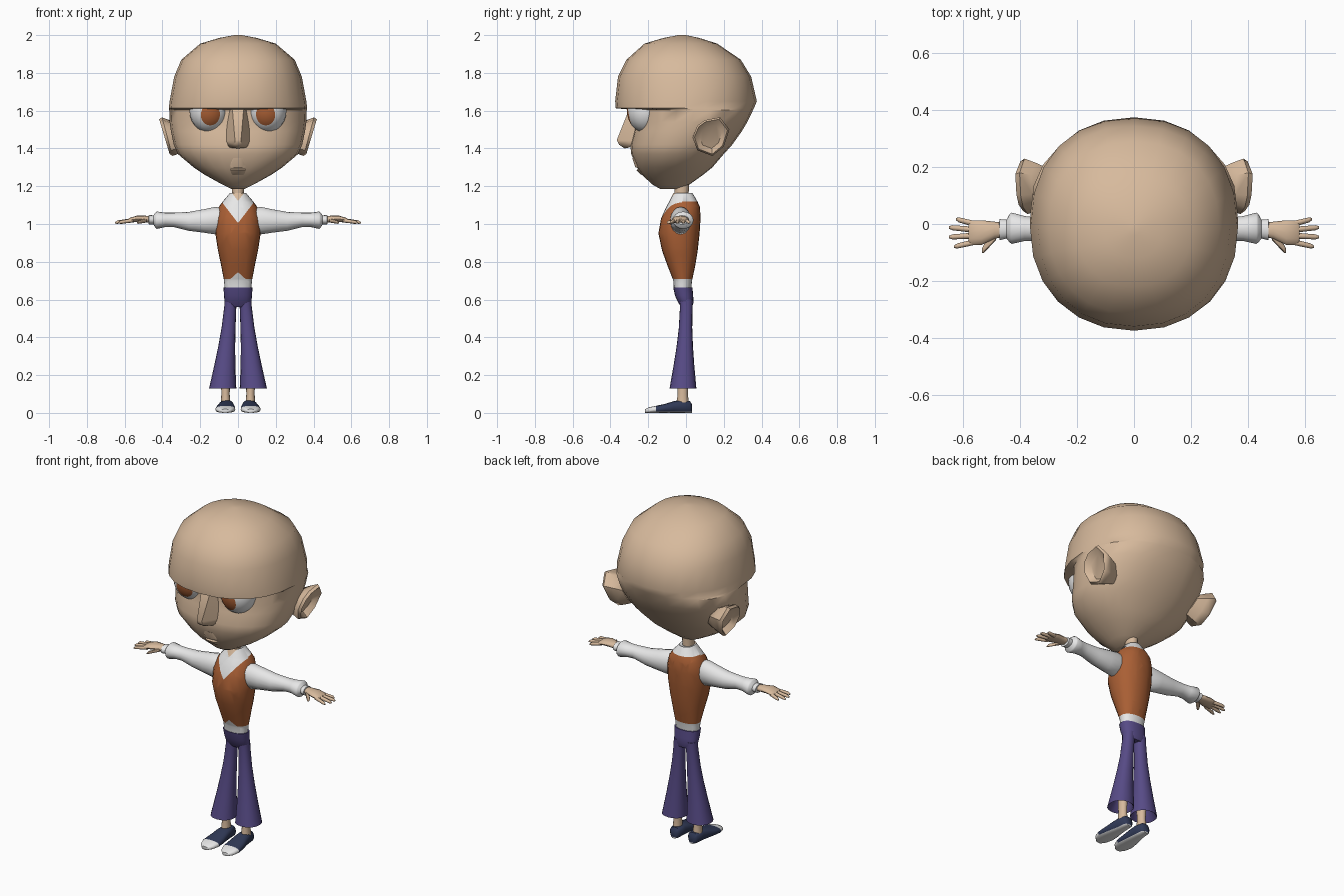
import bpy, bmesh, math
from mathutils import Vector, Matrix


def material(name, rgb):
    m = bpy.data.materials.new(name)
    m.diffuse_color = (*rgb, 1)
    return m


SKIN = material("skin", (0.68, 0.49, 0.335))
WHITE = material("white", (0.80, 0.80, 0.80))
RUST = material("rust orange", (0.40, 0.115, 0.035))
PURPLE = material("purple", (0.095, 0.07, 0.24))
NAVY = material("navy", (0.03, 0.042, 0.095))


def finish(name, bm, mats, mirror=False, rule=None, angle=50):
    bmesh.ops.recalc_face_normals(bm, faces=bm.faces)
    if rule:
        for f in bm.faces:
            f.material_index = rule(f.calc_center_median(), f.normal)
    me = bpy.data.meshes.new(name)
    bm.to_mesh(me)
    bm.free()
    for m in mats:
        me.materials.append(m)
    me.shade_smooth()
    me.set_sharp_from_angle(angle=math.radians(angle))
    ob = bpy.data.objects.new(name, me)
    bpy.context.collection.objects.link(ob)
    if mirror:
        ob.modifiers.new("Mirror", 'MIRROR').use_mirror_merge = False
    return ob


def bridge(bm, a, b):
    n = len(a)
    for i in range(n):
        j = (i + 1) % n
        bm.faces.new((a[i], a[j], b[j], b[i]))


def loft(name, axis, rings, mats, n=20, p=2.0, mirror=False, rule=None, cuts=(), angle=50):
    """Rings are (position along axis, centre u, radius u, centre v, radius v)."""
    bm = bmesh.new()
    loops = []
    for t, cu, ru, cv, rv in rings:
        loop = []
        for k in range(n):
            a = 2 * math.pi * k / n
            c, s = math.cos(a), math.sin(a)
            u = cu + ru * math.copysign(abs(c) ** (2 / p), c)
            v = cv + rv * math.copysign(abs(s) ** (2 / p), s)
            loop.append(bm.verts.new({'X': (t, u, v), 'Y': (u, t, v), 'Z': (u, v, t)}[axis]))
        loops.append(loop)
    for a, b in zip(loops, loops[1:]):
        bridge(bm, a, b)
    bm.faces.new(loops[0])
    bm.faces.new(loops[-1])
    for co, no in cuts:
        bmesh.ops.bisect_plane(bm, geom=bm.verts[:] + bm.edges[:] + bm.faces[:],
                               plane_co=co, plane_no=no)
    return finish(name, bm, mats, mirror, rule, angle)


def zrings(rows, x=0):
    """Rows (z, half width, front y, back y) to rings."""
    return [(z, x, w, (f + b) / 2, (b - f) / 2) for z, w, f, b in rows]


def hull(name, pts, mats, angle=50):
    """Convex solid from points, mirrored over x."""
    bm = bmesh.new()
    for x, y, z in pts:
        for s in ((1, -1) if x else (1,)):
            bm.verts.new((s * x, y, z))
    r = bmesh.ops.convex_hull(bm, input=bm.verts[:])
    loose = [v for v in bm.verts if not v.link_faces]
    bmesh.ops.delete(bm, geom=loose, context='VERTS')
    return finish(name, bm, mats, angle=angle)


# Head: big skull with a brow overhang above a recessed face
loft("head", 'Z', zrings([
    (1.185, .035, -.135, -.05), (1.21, .085, -.18, .02), (1.26, .175, -.232, .09),
    (1.30, .235, -.26, .14), (1.37, .318, -.29, .20), (1.42, .34, -.295, .245),
    (1.49, .355, -.277, .295), (1.54, .362, -.27, .325), (1.603, .364, -.27, .355),
    (1.613, .366, -.372, .36), (1.65, .362, -.375, .375), (1.78, .338, -.36, .345),
    (1.87, .30, -.315, .29), (1.955, .20, -.22, .165), (1.985, .10, -.12, .07),
    (2.0, .02, -.04, .0)]), [SKIN], n=24, p=2.2, angle=45)

# Nose and lips
hull("nose", [(.03, -.30, 1.61), (.022, -.312, 1.56), (.05, -.25, 1.60), (.016, -.366, 1.445),
              (.018, -.355, 1.42), (.05, -.305, 1.435), (.045, -.30, 1.405), (.0, -.325, 1.40),
              (.075, -.26, 1.44)], [SKIN])
hull("upper_lip", [(.03, -.272, 1.318), (.02, -.268, 1.30), (.07, -.235, 1.297),
                   (.05, -.24, 1.33), (.02, -.285, 1.35)], [SKIN])
hull("lower_lip", [(.025, -.262, 1.285), (.07, -.225, 1.292), (.03, -.255, 1.292),
                   (.05, -.20, 1.25), (.02, -.24, 1.262)], [SKIN])

# Eyes: ellipsoid whose pole faces forward, iris is the cap round the pole
bm = bmesh.new()
bmesh.ops.create_uvsphere(bm, u_segments=24, v_segments=12, radius=1)
for f in bm.faces:
    f.material_index = int(f.calc_center_median().z > math.cos(math.radians(30)))
bm.transform(Matrix.Translation((.155, -.213, 1.6)) @ Matrix.Diagonal((.102, .1, .117, 1))
             @ Matrix.Rotation(math.radians(-6), 4, 'Z') @ Matrix.Rotation(math.radians(102), 4, 'X'))
finish("eye", bm, [WHITE, RUST], mirror=True)

# Ears: rim with dished middle, narrowing to the head
outline = [(.10, 1.55), (.18, 1.565), (.23, 1.50), (.20, 1.41), (.14, 1.36), (.06, 1.39),
           (.035, 1.46), (.06, 1.52)]
bm = bmesh.new()
loops = []
for scale, dx in ((.6, -.10), (.85, -.045), (1, -.005), (.9, .01), (.6, -.018)):
    loops.append([bm.verts.new((.352 + (z - 1.36) * .27 + dx, .13 + (y - .13) * scale,
                                1.46 + (z - 1.46) * scale)) for y, z in outline])
for a, b in zip(loops, loops[1:]):
    bridge(bm, a, b)
bm.faces.new(loops[0])
bm.faces.new(loops[-1])
finish("ear", bm, [SKIN], mirror=True)

# Neck
loft("neck", 'Z', zrings([(1.09, .034, -.065, .015), (1.15, .031, -.06, .013),
                          (1.25, .034, -.065, .02)]), [SKIN], n=12)


# Torso: rust vest over a white shirt with V neck and notched hem
def torso_rule(c, n):
    front = c.y < -.02
    if front and c.z > 1.122 + 1.3 * abs(c.x):
        return 2
    if c.z < .71 or c.z > 1.12:
        return 1
    if front and (c.z > 1.005 + 1.3 * abs(c.x) or c.z < .745 - .9 * abs(c.x)):
        return 1
    return 0


cuts = [((0, 0, .71), (0, 0, 1)), ((0, 0, 1.12), (0, 0, 1)), ((0, -.02, 0), (0, 1, 0))]
for s in (1, -1):
    cuts += [((0, 0, 1.005), (-1.3 * s, 0, 1)), ((0, 0, 1.122), (-1.3 * s, 0, 1)),
             ((0, 0, .745), (.9 * s, 0, 1))]
loft("torso", 'Z', zrings([
    (.65, .07, -.064, .027), (.70, .074, -.067, .032), (.785, .09, -.10, .05),
    (.86, .106, -.127, .062), (.95, .12, -.146, .072), (1.03, .118, -.132, .077),
    (1.09, .102, -.105, .074), (1.12, .08, -.088, .06), (1.165, .042, -.066, .034),
    (1.16, .036, -.06, .026)]), [RUST, WHITE, SKIN], n=24, p=2.2, rule=torso_rule, cuts=cuts)

# Sleeve with flared end and cuff
loft("sleeve", 'X', [
    (.07, -.03, .05, 1.03, .05), (.12, -.028, .056, 1.018, .073), (.18, -.024, .055, 1.016, .062),
    (.26, -.02, .048, 1.014, .050), (.34, -.018, .04, 1.022, .038), (.385, -.016, .044, 1.022, .038),
    (.43, -.015, .055, 1.02, .046), (.437, -.015, .05, 1.02, .041), (.448, -.018, .033, 1.022, .024),
    (.472, -.02, .037, 1.022, .025), (.474, -.02, .028, 1.022, .018)],
    [WHITE], n=16, mirror=True)

# Hand with four fingers and a thumb
loft("palm", 'X', [
    (.455, -.02, .024, 1.024, .016), (.49, -.022, .03, 1.026, .018), (.535, -.03, .043, 1.027, .017),
    (.575, -.031, .043, 1.02, .012), (.582, -.031, .036, 1.018, .008)], [SKIN], n=12, mirror=True)
fingers = [("finger_1", .56, .0, .625, .017), ("finger_2", .565, -.02, .651, -.012),
           ("finger_3", .565, -.041, .651, -.046), ("finger_4", .555, -.062, .633, -.08),
           ("thumb", .485, -.04, .535, -.095)]
for name, x0, y0, x1, y1 in fingers:
    xm, ym = x0 + .85 * (x1 - x0), y0 + .85 * (y1 - y0)
    r = .017 if name == "thumb" else .0105
    loft(name, 'X', [(x0, y0, r, 1.019, .011), (xm, ym, r * .85, 1.01, .009),
                     (x1, y1, r * .4, 1.006, .004)], [SKIN], n=8, mirror=True)

# Flared trousers
loft("trouser_hips", 'Z', zrings([(.56, .06, -.025, .032), (.585, .071, -.042, .04),
                                  (.62, .074, -.058, .038), (.665, .077, -.068, .034)]),
     [PURPLE], n=20, p=2.3)
leg = [(.60, .038, .033, -.035, .036), (.56, .041, .032, -.032, .034), (.45, .05, .037, -.038, .033),
       (.35, .06, .045, -.05, .037), (.25, .07, .056, -.066, .044), (.13, .081, .072, -.087, .055),
       (.135, .081, .066, -.08, .048), (.20, .07, .045, -.05, .03)]
loft("trouser_leg", 'Z', [(z, x, w, (f + b) / 2, (b - f) / 2) for z, x, w, f, b in leg],
     [PURPLE], n=16, p=2.2, mirror=True)

# Ankles
loft("ankle", 'Z', zrings([(.05, .026, -.05, .015), (.10, .022, -.044, .01),
                           (.22, .026, -.048, .014)], x=.066), [SKIN], n=12, mirror=True)

# Shoes: navy with white toe and sole
shoe = [(.032, .06, .018, .045), (.02, .06, .032, .063), (-.03, .061, .038, .068),
        (-.065, .063, .043, .062), (-.11, .065, .05, .048), (-.16, .067, .053, .037),
        (-.195, .068, .042, .03), (-.217, .068, .02, .02)]
loft("shoe", 'Y', [(y, x, w, h / 2, h / 2) for y, x, w, h in shoe], [NAVY, WHITE], n=16, p=2.6,
     mirror=True, cuts=[((0, 0, .008), (0, 0, 1))],
     rule=lambda c, n: int(c.y < -.16 or c.z < .008))
